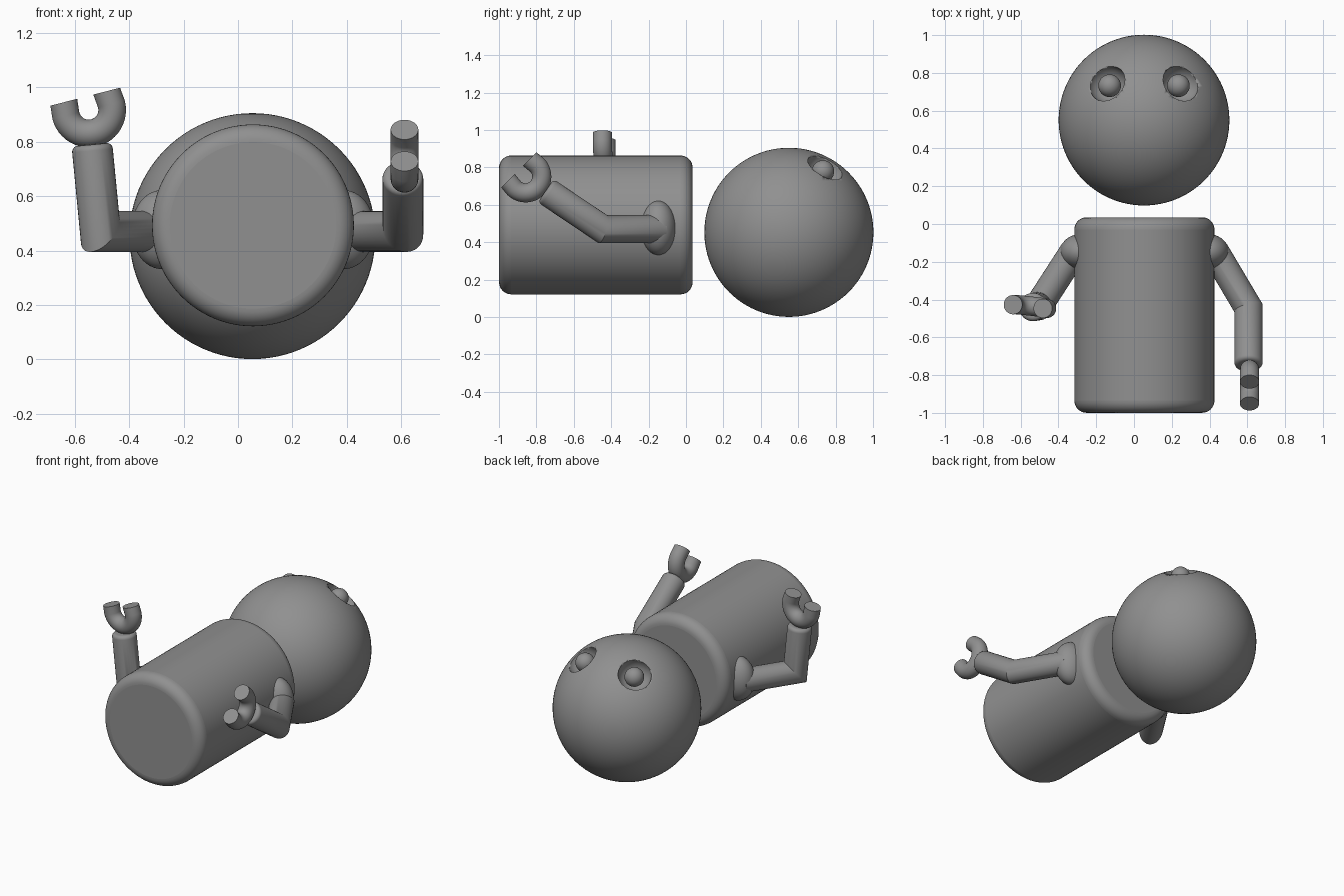
import bpy, bmesh, math
from mathutils import Vector

if "Cube" in bpy.data.objects:
    bpy.data.objects.remove(bpy.data.objects["Cube"])

GREY = bpy.data.materials.new("plain grey")
GREY.use_nodes = True
COLOUR = (0.28, 0.28, 0.28, 1)
GREY.diffuse_color = COLOUR
GREY.node_tree.nodes["Principled BSDF"].inputs["Base Color"].default_value = COLOUR


def finish(obj, name):
    obj.name = name
    obj.data.materials.clear()
    obj.data.materials.append(GREY)
    bpy.ops.object.select_all(action='DESELECT')
    obj.select_set(True)
    bpy.context.view_layer.objects.active = obj
    bpy.ops.object.shade_smooth_by_angle(angle=math.radians(35))
    return obj


def ball(name, centre, radius, scale=(1, 1, 1), segments=64):
    bpy.ops.mesh.primitive_uv_sphere_add(
        segments=segments, ring_count=segments // 2, radius=radius, location=centre)
    obj = bpy.context.object
    obj.scale = scale
    return finish(obj, name)


def tube(name, rings, sides=32):
    """Skin rings given as (centre, normal, radius vector axes a and b)."""
    bm = bmesh.new()
    loops = []
    for centre, a, b in rings:
        angles = [2 * math.pi * i / sides for i in range(sides)]
        loops.append([bm.verts.new(centre + a * math.cos(t) + b * math.sin(t)) for t in angles])
    for low, high in zip(loops, loops[1:]):
        for i in range(sides):
            j = (i + 1) % sides
            bm.faces.new((low[i], low[j], high[j], high[i]))
    bm.faces.new(loops[0])
    bm.faces.new(loops[-1])
    bmesh.ops.recalc_face_normals(bm, faces=bm.faces)
    mesh = bpy.data.meshes.new(name)
    bm.to_mesh(mesh)
    bm.free()
    obj = bpy.data.objects.new(name, mesh)
    bpy.context.collection.objects.link(obj)
    return finish(obj, name)


def arm(name, shoulder, elbow, wrist, r=0.075, soft=0.022):
    """Bent arm with a mitred elbow and a rounded wrist."""
    s, e, w = Vector(shoulder), Vector(elbow), Vector(wrist)
    d1, d2 = (e - s).normalized(), (w - e).normalized()
    side = d1.cross(d2).normalized()
    up1, up2 = side.cross(d1), side.cross(d2)
    half = d1.angle(d2) / 2
    mitre = (up1 + up2).normalized() / math.cos(half)
    rings = [(s, side * r, up1 * r), (e, side * r, mitre * r)]
    for k in range(6):
        t = math.pi / 2 * k / 5
        q = r - soft * (1 - math.cos(t))
        rings.append((w - d2 * soft * (1 - math.sin(t)), side * q, up2 * q))
    tube(name, rings)


def claw(name, centre, across, forward, major=0.087, r=0.051, reach=0.05):
    """C-shaped gripper: half ring with short, slightly closing fingers."""
    c, u = Vector(centre), Vector(across).normalized()
    v = Vector(forward)
    v = (v - u * v.dot(u)).normalized()
    n = u.cross(v)
    rings = [(c - u * (major - 0.005) + v * reach, u * r, n * r)]
    for k in range(25):
        t = math.pi * (1 + k / 24)
        radial = u * math.cos(t) + v * math.sin(t)
        rings.append((c + radial * major, -radial * r, n * r))
    rings.append((c + u * (major - 0.005) + v * reach, -u * r, n * r))
    tube(name, rings)


# Body: cylinder lying along y with rounded rims
bpy.ops.mesh.primitive_cylinder_add(
    vertices=96, radius=0.371, depth=1.035,
    location=(0.055, -0.482, 0.4925), rotation=(math.pi / 2, 0, 0))
body = bpy.context.object
bevel = body.modifiers.new("rounded rims", 'BEVEL')
bevel.width = 0.065
bevel.segments = 8
bevel.limit_method = 'ANGLE'
bevel.angle_limit = math.radians(40)
finish(body, "body")

# Head with two hollow eye sockets
head_centre = Vector((0.053, 0.55, 0.453))
head = ball("head", head_centre, 0.452, segments=96)
for side, label in ((1, "left"), (-1, "right")):
    out = Vector((side * 0.193, 0.193, 0.345)).normalized()
    socket = ball(label + "_socket_cutter", head_centre + out * 0.44, 0.102, segments=48)
    socket.hide_render = True
    socket.hide_set(True)
    cut = head.modifiers.new(label + " socket", 'BOOLEAN')
    cut.operation = 'DIFFERENCE'
    cut.solver = 'EXACT'
    cut.object = socket
    ball(label + "_eyeball", head_centre + out * 0.415, 0.06, segments=32)
    # Shoulder
    ball(label + "_shoulder", (0.055 + side * 0.335, -0.148, 0.477), 1,
         scale=(0.112, 0.095, 0.145), segments=48)

# Left arm reaches forward, right arm is raised
arm("left_arm", (0.425, -0.14, 0.47), (0.606, -0.445, 0.47), (0.606, -0.75, 0.675))
arm("right_arm", (-0.315, -0.14, 0.47), (-0.506, -0.435, 0.47), (-0.537, -0.44, 0.79))
claw("left_claw", (0.612, -0.858, 0.751), (0, 1, 1), (0, -1, 1))
claw("right_claw", (-0.549, -0.437, 0.917), (0.967, -0.12, 0.25), (-0.25, 0, 0.968))
